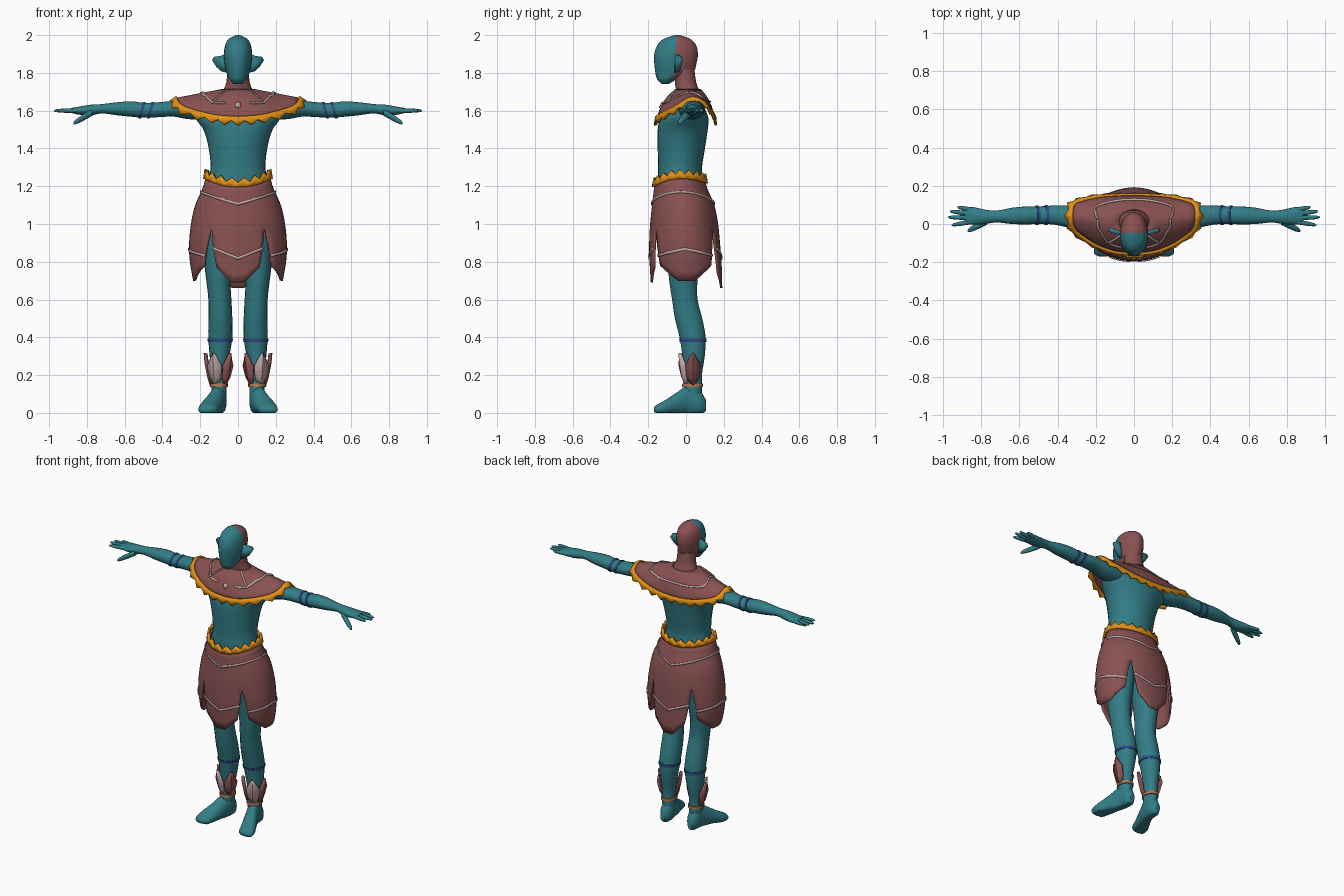
import bpy, bmesh, math
from mathutils import Vector as V

if "Cube" in bpy.data.objects:
    bpy.data.objects.remove(bpy.data.objects["Cube"])


def material(name, rgb):
    m = bpy.data.materials.new(name)
    m.diffuse_color = (*rgb, 1)
    m.use_nodes = True
    m.node_tree.nodes["Principled BSDF"].inputs["Base Color"].default_value = m.diffuse_color
    return m


TEAL = material("teal_skin", (0.032, 0.205, 0.24))
MAROON = material("maroon_cloth", (0.25, 0.083, 0.083))
ORANGE = material("orange_trim", (0.75, 0.28, 0.008))
PALE = material("pale_stripe", (0.54, 0.38, 0.38))
BLUE = material("blue_band", (0.028, 0.07, 0.24))
TAN = material("tan_cord", (0.42, 0.2, 0.1))


def finish(name, bm, mats, mirror=False, thick=0, angle=50):
    bmesh.ops.remove_doubles(bm, verts=bm.verts, dist=0.0004)
    bmesh.ops.recalc_face_normals(bm, faces=bm.faces)
    me = bpy.data.meshes.new(name)
    bm.to_mesh(me)
    bm.free()
    for m in mats:
        me.materials.append(m)
    for p in me.polygons:
        p.use_smooth = True
    me.set_sharp_from_angle(angle=math.radians(angle))
    ob = bpy.data.objects.new(name, me)
    bpy.context.collection.objects.link(ob)
    if thick:
        mod = ob.modifiers.new("thickness", 'SOLIDIFY')
        mod.thickness, mod.offset = thick, 0
    if mirror:
        ob.modifiers.new("mirror", 'MIRROR')
    return ob


def sample(keys, a):
    """Smooth curve through rows whose first entry is the position."""
    n = len(keys)
    i = max(j for j in range(n - 1) if keys[j][0] <= a or j == 0)
    k0, k1 = keys[i], keys[i + 1]
    p, q = keys[max(i - 1, 0)], keys[min(i + 2, n - 1)]
    h = k1[0] - k0[0]
    t = min(max((a - k0[0]) / h, 0), 1)
    out = []
    for c in range(1, len(k0)):
        m0 = (k1[c] - p[c]) / (k1[0] - p[0]) * h
        m1 = (q[c] - k0[c]) / (q[0] - k0[0]) * h
        out.append((2*t**3 - 3*t*t + 1) * k0[c] + (t**3 - 2*t*t + t) * m0
                   + (3*t*t - 2*t**3) * k1[c] + (t**3 - t*t) * m1)
    return out


def grid(bm, rows, closed=False):
    vs = [[bm.verts.new(p) for p in r] for r in rows]
    for r, s in zip(vs, vs[1:]):
        for i in range(len(r) if closed else len(r) - 1):
            j = (i + 1) % len(r)
            bm.faces.new((r[i], r[j], s[j], s[i]))
    return vs


def tube(name, keys, axis, mat, lo=None, hi=None, grow=0, mirror=True, sides=18, per=3, tilt=0):
    """Oval cross-sections (position, c0, c1, d0, d1) lofted along an axis."""
    pos = [lo, hi] if lo is not None else \
        [k[0] + (l[0] - k[0]) * s / per for k, l in zip(keys, keys[1:]) for s in range(per)] + [keys[-1][0]]
    rows = []
    for a in pos:
        c0, c1, d0, d1 = sample(keys, a)
        row = []
        for i in range(sides):
            f = 2 * math.pi * i / sides
            c = (c0 + c1) / 2 + ((c1 - c0) / 2 + grow) * math.cos(f)
            d = (d0 + d1) / 2 + ((d1 - d0) / 2 + grow) * math.sin(f)
            b = a + tilt * math.sin(f)
            p = {'x': (b, c, d), 'y': (c, b, d), 'z': (c, d, b)}[axis]
            row.append((p[0], p[1], max(p[2], 0)))
        rows.append(row)
    bm = bmesh.new()
    vs = grid(bm, rows, True)
    bm.faces.new(vs[0])
    bm.faces.new(vs[-1])
    return finish(name, bm, [mat], mirror)


def strip(name, surf, pts, width, mat=PALE, mirror=False, off=0.009):
    """Thin ribbon laid over a surface along a parameter path."""
    ps = [surf(u, v, off) for u, v in pts]
    rows = []
    for i, (u, v) in enumerate(pts):
        tan = ps[min(i + 1, len(ps) - 1)] - ps[max(i - 1, 0)]
        side = tan.cross(surf(u, v, 1) - surf(u, v, 0)).normalized() * width / 2
        rows.append([ps[i] - side, ps[i] + side])
    bm = bmesh.new()
    grid(bm, rows)
    return finish(name, bm, [mat], mirror, 0.004)


def path(*pts, n=6):
    return [(a[0] + (b[0] - a[0]) * s / n, a[1] + (b[1] - a[1]) * s / n)
            for a, b in zip(pts, pts[1:]) for s in range(n)] + [pts[-1]]


# torso
tube("torso", [(1.0, -.17, .17, -.13, .10), (1.15, -.165, .165, -.145, .09), (1.24, -.155, .155, -.15, .088),
               (1.3, -.145, .145, -.147, .085), (1.4, -.155, .155, -.15, .10), (1.5, -.183, .183, -.15, .115),
               (1.56, -.225, .225, -.135, .118), (1.61, -.23, .23, -.09, .10), (1.65, -.15, .15, -.045, .075)],
     'z', TEAL, mirror=False, sides=28)

# head: face in front, hood behind
head = tube("head", [(1.742, -.13, -.09, -.025, .025), (1.765, -.152, -.05, -.045, .045), (1.8, -.162, .035, -.06, .06),
                     (1.85, -.168, .055, -.071, .071), (1.9, -.168, .063, -.075, .075), (1.95, -.15, .052, -.067, .067),
                     (1.98, -.118, .022, -.049, .049), (2.0, -.06, -.03, -.012, .012)],
            'z', TEAL, mirror=False, sides=24)
bm = bmesh.new()
bm.from_mesh(head.data)
for v in bm.verts:      # cross-sections were given depth first
    v.co.x, v.co.y = v.co.y, v.co.x
bmesh.ops.reverse_faces(bm, faces=bm.faces)
bmesh.ops.bisect_plane(bm, geom=bm.verts[:] + bm.edges[:] + bm.faces[:], plane_co=(0, -.055, 1.9), plane_no=(0, 1, -.08))
for f in bm.faces:
    f.material_index = int(f.calc_center_median().y > -.055 + .08 * (f.calc_center_median().z - 1.9))
bm.to_mesh(head.data)
bm.free()
head.data.materials.append(MAROON)

# neck
tube("neck", [(1.66, -.09, .09, -.05, .08), (1.70, -.08, .08, -.052, .073), (1.75, -.062, .062, -.06, .055),
              (1.82, -.058, .058, -.06, .045)], 'z', MAROON, mirror=False)

# ears
bm = bmesh.new()
bm.faces.new([bm.verts.new((x, -.03 - .3 * (.13 - x), z)) for x, z in
              ((.05, 1.905), (.09, 1.89), (.125, 1.885), (.134, 1.868), (.112, 1.832), (.085, 1.808), (.05, 1.80))])
finish("ear", bm, [TEAL], True, 0.022)

# arms, hands
ARM = [(.17, -.04, .09, 1.55, 1.655), (.27, -.035, .10, 1.555, 1.658), (.34, -.02, .098, 1.568, 1.653),
       (.42, -.003, .097, 1.565, 1.645), (.5, 0, .092, 1.562, 1.642), (.56, -.002, .092, 1.567, 1.65),
       (.64, 0, .085, 1.575, 1.645), (.72, .008, .07, 1.585, 1.635), (.78, 0, .075, 1.575, 1.632),
       (.84, -.004, .088, 1.578, 1.622), (.885, .002, .086, 1.588, 1.614)]
tube("arm", ARM, 'x', TEAL)
for x in (.462, .508):
    tube("arm_band", ARM, 'x', BLUE, x - .007, x + .007, .004, tilt=-.012)


def finger(name, base, tip, r):
    ks = []
    for t, w in ((0, 1), (.5, .95), (.9, .65), (1, .2)):
        p = V(base).lerp(V(tip), t)
        ks.append((p.x, p.y - r * w, p.y + r * w, p.z - r * w, p.z + r * w))
    tube(name, ks, 'x', TEAL, sides=10, per=2)


for y0, x1, y1 in ((.074, .925, .088), (.054, .965, .066), (.033, .975, .035), (.012, .955, -.006)):
    finger("finger", (.85, y0, 1.60), (x1, y1, 1.60), .0125)
finger("thumb", (.77, .015, 1.592), (.872, -.036, 1.533), .019)

# legs and feet
LEG = [(.05, .065, .135, 0, .08), (.12, .06, .14, -.015, .085), (.2, .06, .14, -.01, .085), (.3, .045, .15, -.02, .10),
       (.4, .03, .157, -.035, .105), (.5, .03, .157, -.06, .087), (.6, .035, .157, -.075, .062),
       (.7, .04, .168, -.09, .062), (.8, .03, .18, -.10, .075), (.95, .012, .19, -.12, .09), (1.08, 0, .17, -.13, .10)]
tube("leg", LEG, 'z', TEAL)
tube("calf_band", LEG, 'z', BLUE, .375, .393, .004)
tube("anklet", LEG, 'z', TAN, .138, .156, .007)
tube("foot", [(-.17, .14, .185, .008, .028), (-.155, .115, .208, -.01, .043), (-.11, .1, .205, -.015, .068),
              (-.05, .08, .175, -.015, .108), (.02, .062, .145, -.015, .15), (.075, .063, .137, -.015, .12),
              (.105, .085, .118, .01, .07)], 'y', TEAL)

# ankle feathers
for deg, mat in ((-66, PALE), (-142, MAROON), (2, MAROON)):
    f = math.radians(deg)
    out, side = V((math.cos(f), math.sin(f), 0)), V((-math.sin(f), math.cos(f), 0))
    rows = []
    for z, w, r in ((.148, .012, .045), (.19, .032, .058), (.25, .041, .07), (.285, .022, .075), (.315, .002, .077)):
        c = V((.1, .035, z)) + out * r
        rows.append([c - side * w - out * .012, c, c + side * w - out * .012])
    bm = bmesh.new()
    grid(bm, rows)
    finish("ankle_feather", bm, [mat], True, .01, 30)

# skirt
SKIRT = [(.66, .225, -.18, .187), (.7, .232, -.182, .187), (.8, .25, -.188, .183), (.9, .254, -.19, .175),
         (1.0, .244, -.185, .165), (1.1, .222, -.175, .145), (1.2, .178, -.163, .103), (1.28, .16, -.152, .09)]


def skirt_at(deg, z, off=0.0):
    rx, y0, y1 = sample(SKIRT, z)
    f = math.radians(deg)
    return V(((rx + off) * math.cos(f), (y0 + y1) / 2 + ((y1 - y0) / 2 + off) * math.sin(f), z))


def waist(deg):
    s = math.sin(math.radians(deg))
    return 1.24 - (.045 if s < 0 else .025) * s * s


def spread(z):
    return 1 - .95 * max(.98 - z, 0)


PANELS = [(-90, 34, .69), (0, 56, .70), (90, 34, .66), (180, 56, .70)]
bm = bmesh.new()
for mid, half, low in PANELS:
    rows = []
    for j in range(13):
        row = []
        for i in range(13):
            u = i / 6 - 1
            end = low + .08 * max(abs(u) - .35, 0) / .65
            top = waist(mid + u * half) + .012
            z = top + (.98 - top) * j / 6 if j <= 6 else .98 + (end - .98) * (j - 6) / 6
            row.append(skirt_at(mid + u * half * spread(z), z))
        rows.append(row)
    grid(bm, rows)
finish("skirt", bm, [MAROON], thick=.01)

# skirt stripes
strip("hip_stripe", skirt_at, [(d, 1.105 + .065 * abs(math.cos(math.radians(d)))) for d in range(0, 361, 10)], .013)
for mid, half, low in PANELS:
    pts = []
    for i in range(13):
        u = i / 6 - 1
        z = .818 + .055 * abs(u) if half < 40 else .868 - .035 * abs(u)
        pts.append((mid + u * half * spread(z), z))
    strip("hem_stripe", skirt_at, pts, .014)

# waistband with upward points
bm = bmesh.new()
grid(bm, [[skirt_at(d, waist(d) + h, .01) for d, h in
           ((i * 10, 0 if k == 0 else (.022 if i % 2 else .05)) for i in range(37))] for k in range(2)])
finish("waistband", bm, [ORANGE], thick=.014, angle=30)

# shoulder mantle, from the neck to a rim over the shoulders
RIM = [(0, 0, -.152, 1.553), (2, .1, -.143, 1.56), (4, .2, -.108, 1.582), (5.5, .285, -.055, 1.61),
       (6.6, .318, -.02, 1.635), (8, .328, .04, 1.664), (9.4, .318, .10, 1.635), (10.5, .285, .118, 1.61),
       (12, .2, .138, 1.582), (14, .1, .146, 1.56), (16, 0, .148, 1.553)]


def mantle_at(a, t, off=0.0):
    sx, b = (1, a) if 0 <= a <= 16 else (-1, -a if a < 0 else 32 - a)
    outer = V(sample(RIM, b))
    f = math.pi * (b / 16 - .5)
    inner = V((.078 * math.cos(f), .011 + .064 * math.sin(f), 1.712))
    p = inner.lerp(outer, t)
    n = (p - V((0, .02, 1.45))).normalized()
    p += n * (.02 * math.sin(math.pi * min(t, 1)) * abs(math.sin(f)) + off)
    return V((p.x * sx, p.y, p.z))


bm = bmesh.new()
grid(bm, [[mantle_at(i * .5, t / 6) for i in range(64)] for t in range(7)], True)
finish("mantle", bm, [MAROON], thick=.008)

# mantle trim with downward points
rows = [[], [], []]
for i in range(48):
    a = i * 32 / 48
    p, q = mantle_at(a, .97, .008), mantle_at(a, .9, .008)
    d = ((p - q).normalized() + V((0, 0, -.5))).normalized()
    rows[0].append(p - d * .006)
    rows[1].append(p + d * .012)
    rows[2].append(p + d * (.018 if i % 2 else .042))
bm = bmesh.new()
grid(bm, rows, True)
finish("mantle_trim", bm, [ORANGE], thick=.014, angle=30)

# mantle markings
strip("mantle_back_line", mantle_at, path((8, .42), (11, .58), (16, .55), (21, .58), (24, .42)), .012)
strip("mantle_front_line", mantle_at, path((8, .42), (5.2, .45), (3.4, .62), (1.6, .6)), .012, mirror=True)
strip("mantle_neck_line", mantle_at, path((3.4, .62), (3.2, .08)), .011, mirror=True)
bm = bmesh.new()
c = mantle_at(0, .64, .009)
bm.faces.new([bm.verts.new(c + V((.016 * math.cos(k * math.pi / 4), -.016 * .5 * -math.sin(k * math.pi / 4),
                                  .016 * math.sin(k * math.pi / 4)))) for k in range(8)])
finish("mantle_dot", bm, [PALE], thick=.006)
